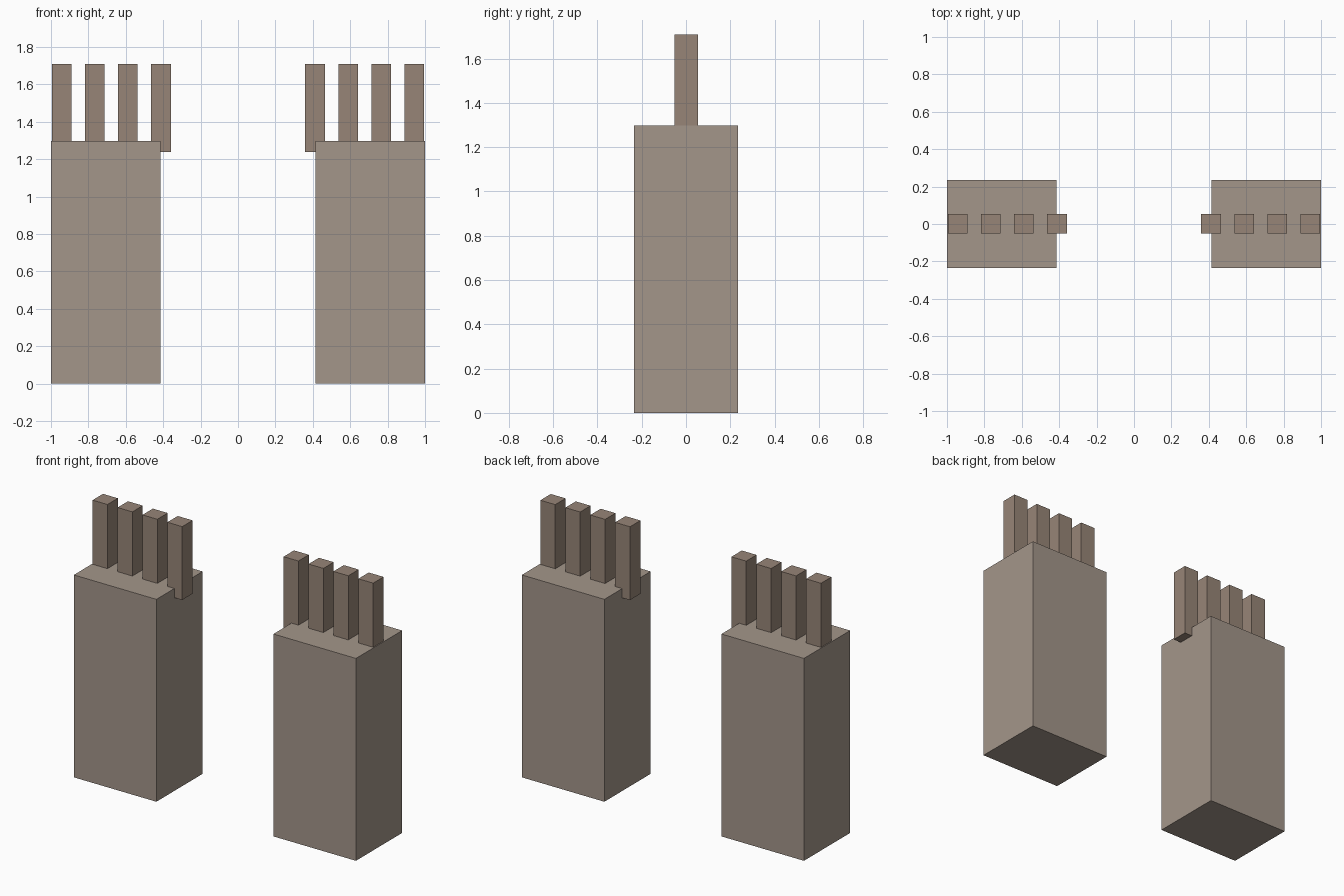
import bpy

if "Cube" in bpy.data.objects:
    bpy.data.objects.remove(bpy.data.objects["Cube"])


def material(name, color):
    m = bpy.data.materials.new(name)
    m.diffuse_color = (*color, 1)
    m.use_nodes = True
    m.node_tree.nodes["Principled BSDF"].inputs["Base Color"].default_value = m.diffuse_color
    return m


def box(name, center, size, mat):
    bpy.ops.mesh.primitive_cube_add(size=1, location=center)
    ob = bpy.context.object
    ob.name = name
    ob.scale = size
    bpy.ops.object.transform_apply(location=False, rotation=False, scale=True)
    ob.data.materials.append(mat)
    return ob


palm_mat = material("palm_tan", (0.37, 0.305, 0.255))
finger_mat = material("finger_brown", (0.31, 0.235, 0.185))

PALM_W, PALM_D, PALM_H = 0.585, 0.468, 1.297
FINGER_W, FINGER_BOTTOM, FINGER_TOP = 0.105, 1.238, 1.708

for side, sign in (("left", -1), ("right", 1)):
    # Upright block
    box(f"{side}_palm", (sign * (1 - PALM_W / 2), 0, PALM_H / 2),
        (PALM_W, PALM_D, PALM_H), palm_mat)
    # Row of four fingers, the innermost overhanging the block
    for i in range(4):
        box(f"{side}_finger_{i + 1}",
            (sign * (0.412 + 0.1767 * i), 0.001, (FINGER_BOTTOM + FINGER_TOP) / 2),
            (FINGER_W, FINGER_W, FINGER_TOP - FINGER_BOTTOM), finger_mat)
